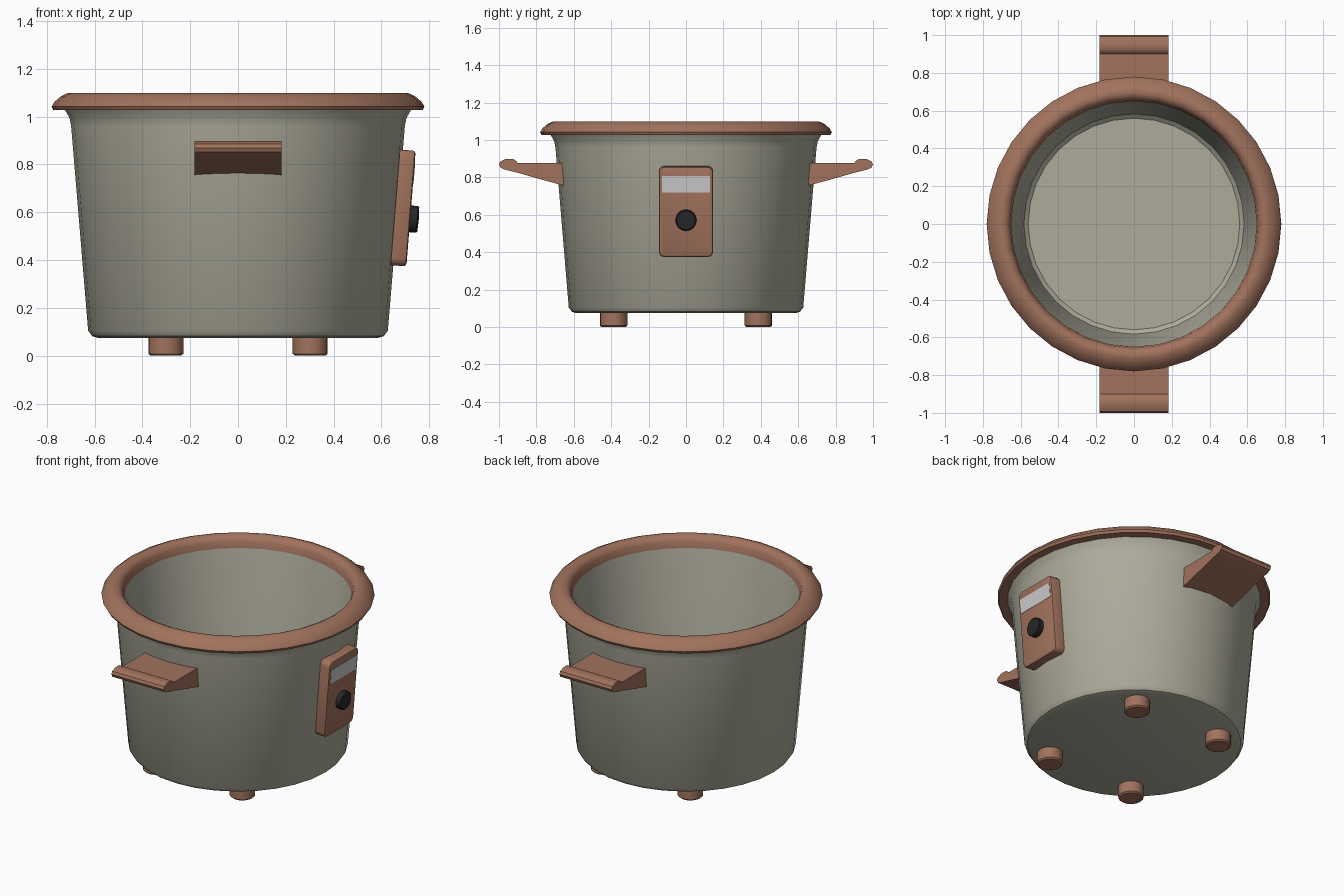
import bpy, bmesh
from math import cos, sin, pi, radians
from mathutils import Matrix, Vector

if "Cube" in bpy.data.objects:
    bpy.data.objects.remove(bpy.data.objects["Cube"])


def material(name, rgb):
    m = bpy.data.materials.new(name)
    m.diffuse_color = (*rgb, 1)
    m.use_nodes = True
    m.node_tree.nodes["Principled BSDF"].inputs["Base Color"].default_value = m.diffuse_color
    return m


SHELL = material("olive_grey", (0.42, 0.41, 0.33))
BROWN = material("brown", (0.36, 0.17, 0.11))
BLACK = material("black", (0.02, 0.02, 0.02))
GLASS = material("display_grey", (0.65, 0.65, 0.66))


def finish(bm, name, mat, angle=35, matrix=None):
    bmesh.ops.recalc_face_normals(bm, faces=bm.faces)
    me = bpy.data.meshes.new(name)
    bm.to_mesh(me)
    bm.free()
    ob = bpy.data.objects.new(name, me)
    bpy.context.collection.objects.link(ob)
    me.materials.append(mat)
    if matrix is not None:
        ob.matrix_world = matrix
    bpy.ops.object.select_all(action='DESELECT')
    ob.select_set(True)
    bpy.context.view_layer.objects.active = ob
    bpy.ops.object.shade_smooth_by_angle(angle=radians(angle))
    return ob


def lathe(name, profile, mat, sides=32, closed=False, matrix=None):
    """Revolve (radius, z) points; radius 0 becomes a pole."""
    bm = bmesh.new()
    rings = []
    for r, z in profile:
        if r == 0:
            rings.append([bm.verts.new((0, 0, z))] * sides)
        else:
            rings.append([bm.verts.new((r * cos(2 * pi * i / sides), r * sin(2 * pi * i / sides), z))
                          for i in range(sides)])
    pairs = list(zip(rings, rings[1:]))
    if closed:
        pairs.append((rings[-1], rings[0]))
    for a, b in pairs:
        for i in range(sides):
            j = (i + 1) % sides
            bm.faces.new(dict.fromkeys((a[i], a[j], b[j], b[i])))
    return finish(bm, name, mat, matrix=matrix)


def box(name, size, mat, matrix, corner=0, edge=0):
    """Box facing +x, with rounded outline corners and softened front edge."""
    bm = bmesh.new()
    bmesh.ops.create_cube(bm, size=1, matrix=Matrix.Diagonal((*size, 1)))
    if corner:
        es = [e for e in bm.edges if abs(e.verts[0].co.x - e.verts[1].co.x) > 1e-4]
        bmesh.ops.bevel(bm, geom=es, offset=corner, segments=3, profile=0.5, affect='EDGES')
    if edge:
        es = [e for e in bm.edges if all(v.co.x > size[0] / 2 - 1e-4 for v in e.verts)]
        bmesh.ops.bevel(bm, geom=es, offset=edge, segments=2, profile=0.5, affect='EDGES')
    return finish(bm, name, mat, matrix=matrix)


# Pot shell with inner bowl
lathe("pot_body", [(0, 0.075), (0.588, 0.075), (0.61, 0.082), (0.627, 0.105), (0.698, 0.96),
                   (0.705, 0.995), (0.725, 1.03), (0.70, 1.06), (0.66, 1.06), (0.65, 1.03),
                   (0.592, 0.18), (0.583, 0.14), (0.56, 0.12), (0, 0.12)], SHELL)

# Rounded rim
lathe("rim", [(0.715, 1.027), (0.772, 1.027), (0.78, 1.042), (0.768, 1.062), (0.74, 1.086),
              (0.712, 1.099), (0.69, 1.10), (0.67, 1.09), (0.657, 1.07), (0.65, 1.03),
              (0.66, 1.025)], BROWN, closed=True)

# Side handles: extruded profile with a raised grip lip
HANDLE = [(0.655, 0.757), (0.76, 0.785), (0.90, 0.825), (0.97, 0.842), (0.992, 0.852), (1.0, 0.87),
          (0.992, 0.886), (0.965, 0.898), (0.925, 0.899), (0.91, 0.89), (0.90, 0.878), (0.655, 0.878)]
for s, name in ((-1, "front_handle"), (1, "back_handle")):
    bm = bmesh.new()
    f = bm.faces.new([bm.verts.new((-0.182, s * y, z)) for y, z in HANDLE])
    ext = bmesh.ops.extrude_face_region(bm, geom=[f])
    bmesh.ops.translate(bm, vec=(0.364, 0, 0),
                        verts=[v for v in ext["geom"] if isinstance(v, bmesh.types.BMVert)])
    finish(bm, name, BROWN)

# Feet
for x in (-0.302, 0.302):
    for y in (-0.387, 0.387):
        name = ("front" if y < 0 else "back") + ("_left" if x < 0 else "_right") + "_foot"
        lathe(name, [(0, 0), (0.064, 0), (0.073, 0.008), (0.073, 0.085), (0, 0.085)], BROWN, 20,
              matrix=Matrix.Translation((x, y, 0)))

# Control panel, tilted with the wall
tilt = Matrix.Translation((0.691, 0, 0.618)) @ Matrix.Rotation(radians(4.6), 4, 'Y')
box("control_panel", (0.066, 0.29, 0.485), BROWN, tilt, corner=0.03, edge=0.012)
box("display", (0.01, 0.258, 0.09), GLASS, tilt @ Matrix.Translation((0.030, 0, 0.149)))
lathe("knob", [(0, -0.01), (0.056, -0.01), (0.056, 0.029), (0.05, 0.034), (0, 0.036)], BLACK, 24,
      matrix=tilt @ Matrix.Translation((0.033, 0, -0.043)) @ Matrix.Rotation(pi / 2, 4, 'Y'))
